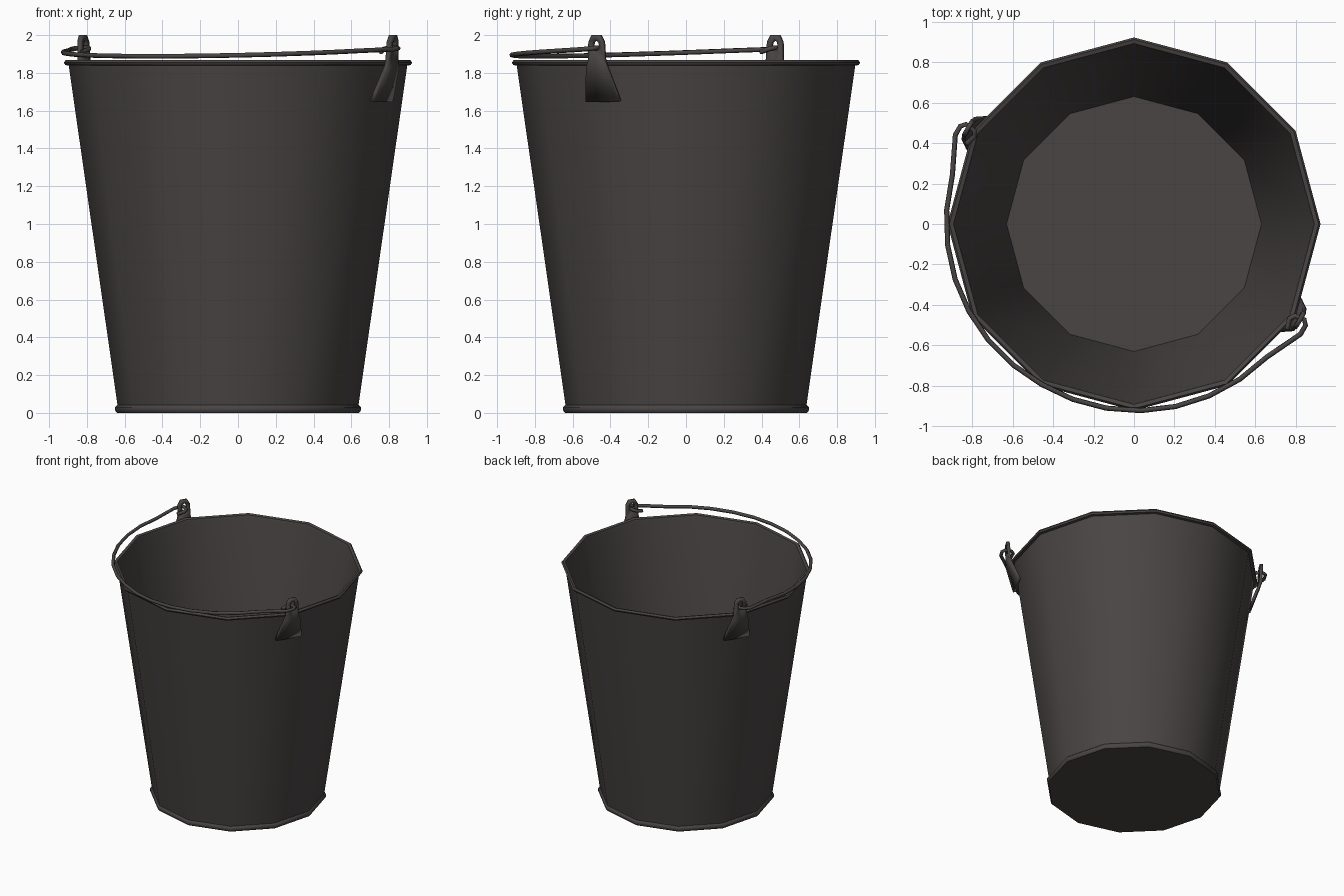
import bpy, bmesh, math
from mathutils import Vector

if "Cube" in bpy.data.objects:
    bpy.data.objects.remove(bpy.data.objects["Cube"])

metal = bpy.data.materials.new("dark_grey_metal")
metal.diffuse_color = (0.066, 0.059, 0.057, 1)
metal.use_nodes = True
metal.node_tree.nodes["Principled BSDF"].inputs["Base Color"].default_value = metal.diffuse_color
SIDES = 12
LUG_ANGLE = math.radians(-30)


def finish(bm, name, smooth=50):
    bmesh.ops.remove_doubles(bm, verts=bm.verts, dist=0.0005)
    bmesh.ops.recalc_face_normals(bm, faces=bm.faces)
    me = bpy.data.meshes.new(name)
    bm.to_mesh(me)
    bm.free()
    ob = bpy.data.objects.new(name, me)
    bpy.context.collection.objects.link(ob)
    me.materials.append(metal)
    bpy.ops.object.select_all(action='DESELECT')
    ob.select_set(True)
    bpy.context.view_layer.objects.active = ob
    bpy.ops.object.shade_smooth_by_angle(angle=math.radians(smooth))
    return ob


# Bucket: one revolved profile, outside then inside, with foot and rolled rim
profile = [(0, 0), (0.64, 0), (0.65, 0.012), (0.65, 0.03), (0.638, 0.042),
           (0.896, 1.838), (0.915, 1.842), (0.922, 1.855), (0.912, 1.868),
           (0.892, 1.862), (0.886, 1.84), (0.63, 0.04), (0, 0.04)]
bm = bmesh.new()
verts = [bm.verts.new((r, 0, z)) for r, z in profile]
edges = [bm.edges.new(p) for p in zip(verts, verts[1:])]
bmesh.ops.spin(bm, geom=verts + edges, cent=(0, 0, 0), axis=(0, 0, 1),
               angle=2 * math.pi, steps=SIDES, use_duplicate=False)
finish(bm, "bucket_body")


def local(angle, r, s, z):
    """Point at radius r, sideways offset s and height z near a lug."""
    c, n = math.cos(angle), math.sin(angle)
    return Vector((r * c - s * n, r * n + s * c, z))


# Handle lugs: half outline mirrored sideways, given thickness by solidify
half = [(0, 1.65), (0.103, 1.65), (0.094, 1.70), (0.063, 1.83), (0, 1.83),
        (0.05, 1.865), (0.045, 1.965), (0.025, 2.0), (0, 2.0),
        (0, 1.975), (0.018, 1.96), (0.02, 1.93), (0, 1.915)]
polys = [(0, 1, 2, 3, 4), (4, 3, 5, 11, 12), (5, 6, 10, 11), (6, 7, 8, 9, 10)]


def lug_radius(z):
    return 0.876 + (z - 1.65) * 0.35 if z <= 1.83 else 0.939 + (z - 1.83) * 0.05


for name, angle in (("front_lug", LUG_ANGLE), ("back_lug", LUG_ANGLE + math.pi)):
    bm = bmesh.new()
    for side in (1, -1):
        vs = [bm.verts.new(local(angle, lug_radius(z), s * side, z)) for s, z in half]
        for p in polys:
            bm.faces.new([vs[i] for i in (p if side == 1 else p[::-1])])
    ob = finish(bm, name, 25)
    mod = ob.modifiers.new("thickness", 'SOLIDIFY')
    mod.thickness = 0.022
    mod.offset = 0


# Wire handle resting on the rim, with a hook through each lug
def hook(angle, sign):
    pts = [(0.915, -0.07, 1.91), (0.90, -0.02, 1.925), (0.915, 0.005, 1.932),
           (0.965, 0.012, 1.932), (0.985, -0.01, 1.93), (0.985, -0.06, 1.925)]
    return [local(angle, r, s * sign, z) for r, s, z in pts]


arc = []
for i in range(15):
    t = math.radians(15 + 150 * i / 14)
    a = LUG_ANGLE - t
    r = 0.915 + 0.015 * abs(math.cos(t))
    arc.append(Vector((r * math.cos(a), r * math.sin(a), 1.928 - 0.04 * math.sin(t))))
path = hook(LUG_ANGLE, 1) + arc + hook(LUG_ANGLE + math.pi, -1)[::-1]

curve = bpy.data.curves.new("wire_handle", 'CURVE')
curve.dimensions = '3D'
curve.bevel_depth = 0.013
curve.bevel_resolution = 1
curve.use_fill_caps = True
spline = curve.splines.new('POLY')
spline.points.add(len(path) - 1)
for p, co in zip(spline.points, path):
    p.co = (*co, 1)
spline.use_smooth = True
curve.materials.append(metal)
handle = bpy.data.objects.new("wire_handle", curve)
bpy.context.collection.objects.link(handle)
